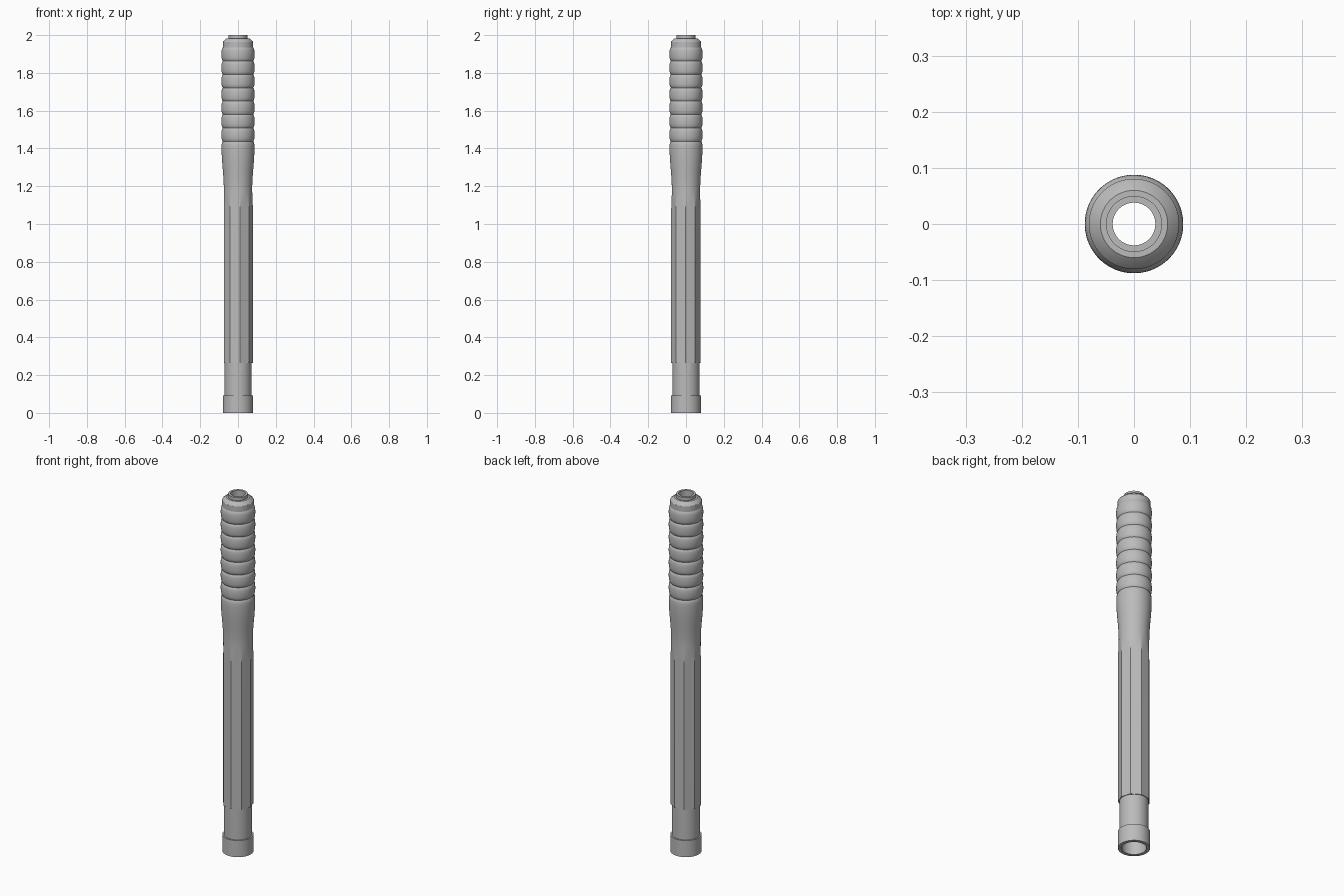
import bpy, bmesh, math

cube = bpy.data.objects.get("Cube")
if cube:
    bpy.data.objects.remove(cube, do_unlink=True)

SIDES = 9                      # flats on the grip
SEG = SIDES * 8                # segments around
PHASE = math.radians(-2)       # one flat's corner sits here

grey = bpy.data.materials.new("Plain grey")
grey.use_nodes = True
colour = (0.5, 0.5, 0.5, 1)
grey.diffuse_color = colour
grey.node_tree.nodes["Principled BSDF"].inputs["Base Color"].default_value = colour


def flat_radius(angle, corner):
    """Radius of a regular polygon at an angle measured from a corner."""
    half = math.pi / SIDES
    return corner * math.cos(half) / math.cos(angle % (2 * half) - half)


def lathe(name, profile, closed=False):
    """Spin (radius, z, flatness) rows; flatness 1 is a polygon, 0 a circle."""
    bm = bmesh.new()
    rings = []
    for r, z, flat in profile:
        ring = []
        for i in range(SEG):
            a = 2 * math.pi * i / SEG
            rr = r + flat * (flat_radius(a, r) - r)
            ring.append(bm.verts.new((rr * math.cos(a + PHASE), rr * math.sin(a + PHASE), z)))
        rings.append(ring)
    pairs = list(zip(rings, rings[1:]))
    if closed:
        pairs.append((rings[-1], rings[0]))
    for low, high in pairs:
        for i in range(SEG):
            j = (i + 1) % SEG
            bm.faces.new((low[i], low[j], high[j], high[i]))
    bmesh.ops.recalc_face_normals(bm, faces=bm.faces)
    mesh = bpy.data.meshes.new(name)
    bm.to_mesh(mesh)
    bm.free()
    mesh.materials.append(grey)
    ob = bpy.data.objects.new(name, mesh)
    bpy.context.collection.objects.link(ob)
    bpy.ops.object.select_all(action="DESELECT")
    ob.select_set(True)
    bpy.context.view_layer.objects.active = ob
    bpy.ops.object.shade_smooth_by_angle(angle=math.radians(25))
    return ob


# Bottom collar, plain sleeve and faceted grip
profile = [(0.061, 0, 0), (0.079, 0, 0), (0.079, 0.093, 0), (0.0715, 0.093, 0),
           (0.0715, 0.265, 0), (0.079, 0.265, 1), (0.079, 1.08, 1)]

# Flats fade into the round flare
for i in range(1, 6):
    t = i / 5
    profile.append((0.079 - 0.004 * t, 1.08 + 0.1 * t, 1 - t))
for i in range(1, 13):
    t = i / 12
    profile.append((0.075 + 0.012 * (1 - math.cos(math.pi * t)) / 2, 1.18 + 0.225 * t, 0))
profile += [(0.0865, 1.42, 0), (0.085, 1.431, 0), (0.081, 1.438, 0)]

# Stacked rounded ribs
RIBS, PITCH, BASE = 7, 0.0708, 1.438
for k in range(RIBS):
    for i in range(1, 11):
        t = i / 10
        bulge = math.sqrt(max(0, 1 - (2 * t - 1) ** 2))
        profile.append((0.0805 + 0.0073 * bulge, BASE + PITCH * (k + t), 0))

# Shoulder, neck lip and bore
profile += [(0.0805, 1.964, 0), (0.078, 1.968, 0), (0.06, 1.983, 0), (0.05, 1.983, 0),
            (0.05, 2.0, 0), (0.038, 2.0, 0), (0.038, 1.94, 0), (0.061, 1.9, 0)]
lathe("hollow_handle", profile, closed=True)
